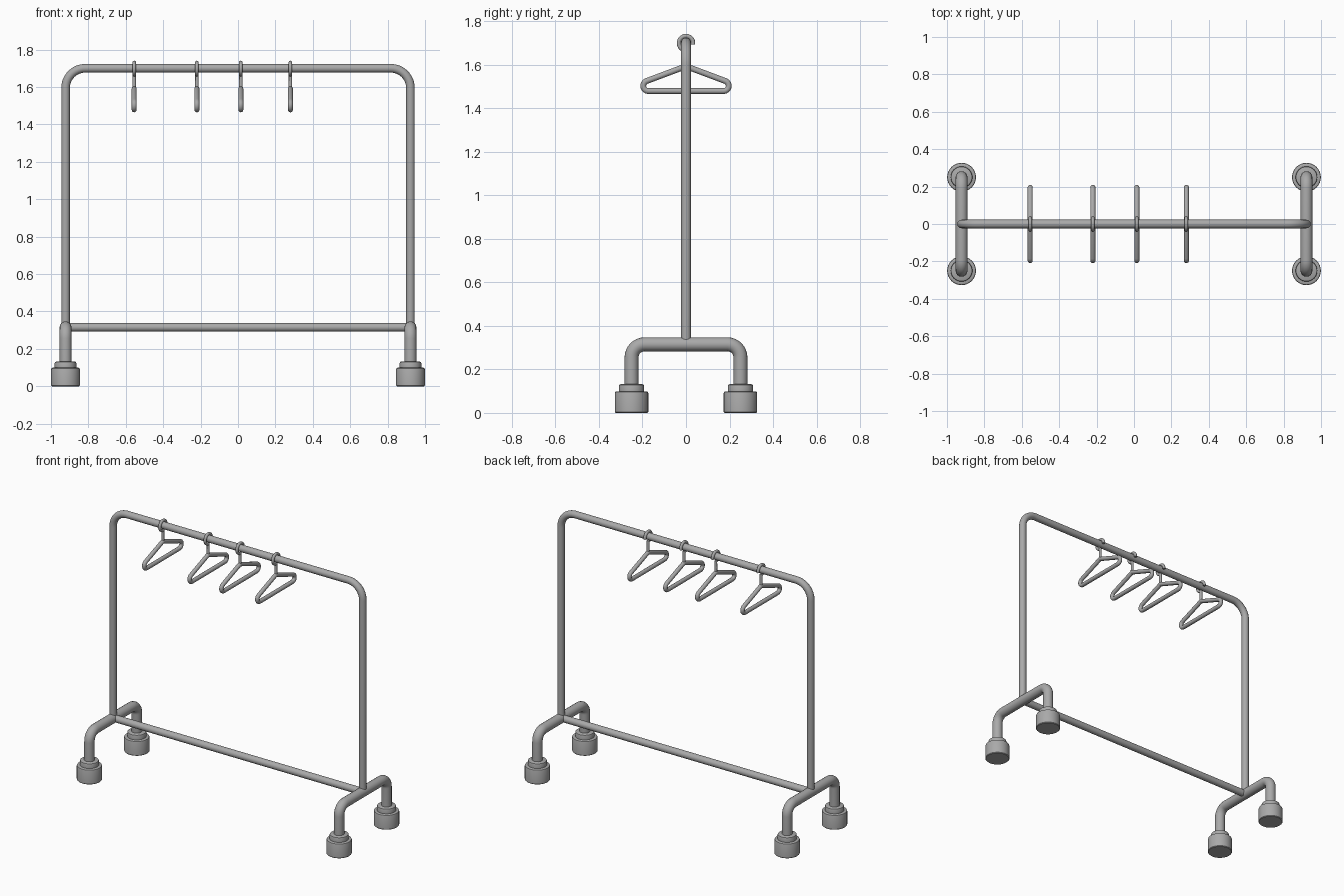
import bpy
import bmesh
from math import radians, cos, sin, tan
from mathutils import Vector

cube = bpy.data.objects.get("Cube")
if cube:
    bpy.data.objects.remove(cube, do_unlink=True)

GREY = (0.4, 0.4, 0.4, 1)
metal = bpy.data.materials.new("grey metal")
metal.use_nodes = True
metal.diffuse_color = GREY
metal.node_tree.nodes["Principled BSDF"].inputs["Base Color"].default_value = GREY


def fillet(points, radius, closed=False, steps=8):
    """Round the corners of a path with circular arcs."""
    path = []
    n = len(points)
    for i, point in enumerate(points):
        p = Vector(point)
        if not closed and i in (0, n - 1):
            path.append(p)
            continue
        a = (Vector(points[i - 1]) - p).normalized()
        b = (Vector(points[(i + 1) % n]) - p).normalized()
        half = a.angle(b) / 2
        centre = p + (a + b).normalized() * radius / sin(half)
        start = p + a * radius / tan(half) - centre
        end = p + b * radius / tan(half) - centre
        for k in range(steps + 1):
            arm = start.lerp(end, k / steps) if k in (0, steps) else start.slerp(end, k / steps)
            path.append(centre + arm.normalized() * radius)
    return path


def finish(obj):
    obj.data.materials.clear()
    obj.data.materials.append(metal)
    bpy.ops.object.select_all(action="DESELECT")
    obj.select_set(True)
    bpy.context.view_layer.objects.active = obj
    bpy.ops.object.shade_smooth_by_angle(angle=radians(35))
    return obj


def add_mesh(name, mesh):
    obj = bpy.data.objects.new(name, mesh)
    bpy.context.collection.objects.link(obj)
    return finish(obj)


def tube(name, path, radius, closed=False):
    """Sweep a round section along a path."""
    curve = bpy.data.curves.new(name + "_path", "CURVE")
    curve.dimensions = "3D"
    curve.bevel_depth = radius
    curve.bevel_resolution = 6
    curve.use_fill_caps = True
    spline = curve.splines.new("POLY")
    spline.points.add(len(path) - 1)
    for sp, p in zip(spline.points, path):
        sp.co = (*p, 1)
    spline.use_cyclic_u = closed
    temp = bpy.data.objects.new(name + "_path", curve)
    bpy.context.collection.objects.link(temp)
    depsgraph = bpy.context.evaluated_depsgraph_get()
    mesh = bpy.data.meshes.new_from_object(temp.evaluated_get(depsgraph))
    bpy.data.objects.remove(temp, do_unlink=True)
    mesh.name = name
    return add_mesh(name, mesh)


def lathe(name, profile, x, y, sides=32):
    """Revolve a radius/height profile about a vertical axis."""
    bm = bmesh.new()
    verts = [bm.verts.new((r, 0, z)) for r, z in profile]
    edges = [bm.edges.new(pair) for pair in zip(verts, verts[1:])]
    bmesh.ops.spin(bm, geom=verts + edges, cent=(0, 0, 0), axis=(0, 0, 1),
                   angle=radians(360), steps=sides)
    bmesh.ops.remove_doubles(bm, verts=bm.verts, dist=0.0005)
    bmesh.ops.recalc_face_normals(bm, faces=bm.faces)
    mesh = bpy.data.meshes.new(name)
    bm.to_mesh(mesh)
    bm.free()
    add_mesh(name, mesh).location = (x, y, 0)


SIDE_X, LEG_Y, BASE_Z, RAIL_Z = 0.922, 0.25, 0.315, 1.70

# Hanging frame and lower rail
tube("hanging_frame", fillet([(-SIDE_X, 0, BASE_Z), (-SIDE_X, 0, RAIL_Z),
                              (SIDE_X, 0, RAIL_Z), (SIDE_X, 0, BASE_Z)], 0.105, steps=12), 0.023)
tube("lower_rail", [(-SIDE_X, 0, BASE_Z), (SIDE_X, 0, BASE_Z)], 0.023)

# Base legs with stepped feet
foot = [(0, 0), (0.073, 0), (0.077, 0.004), (0.077, 0.09), (0.075, 0.096), (0.069, 0.099),
        (0.058, 0.099), (0.058, 0.123), (0.056, 0.129), (0.05, 0.132), (0, 0.132)]
for side, x in (("right", -SIDE_X), ("left", SIDE_X)):
    tube(side + "_base_leg", fillet([(x, -LEG_Y, 0.11), (x, -LEG_Y, BASE_Z),
                                     (x, LEG_Y, BASE_Z), (x, LEG_Y, 0.11)], 0.06), 0.032)
    for end, y in (("front", -LEG_Y), ("back", LEG_Y)):
        lathe(f"{side}_{end}_foot", foot, x, y)

# Clothes hangers: rounded triangle plus open hook
HOOK_Z, HOOK_R = 1.698, 0.033
for i, x in enumerate((-0.555, -0.22, 0.015, 0.28), 1):
    triangle = [(x, 0, 1.592), (x, -0.304, 1.478), (x, 0.304, 1.478)]
    tube(f"hanger_{i}_body", fillet(triangle, 0.0238, closed=True), 0.0135, closed=True)
    hook = [(x, HOOK_R * cos(radians(a)), HOOK_Z + HOOK_R * sin(radians(a)))
            for a in range(-10, 271, 14)]
    hook.append((x, 0, 1.59))
    tube(f"hanger_{i}_hook", hook, 0.0095)
